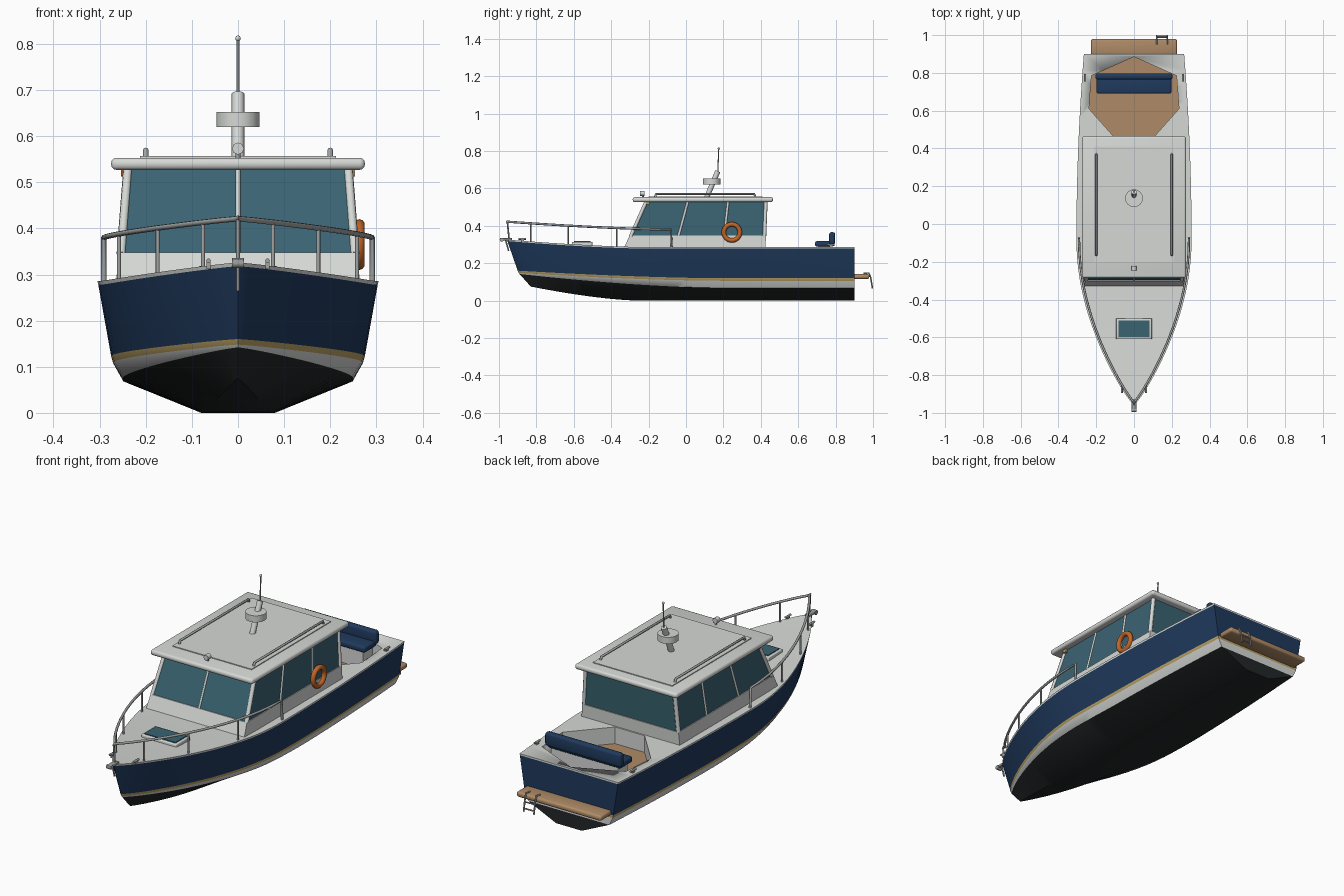
import bpy, bmesh, math
from mathutils import Vector

if "Cube" in bpy.data.objects:
    bpy.data.objects.remove(bpy.data.objects["Cube"])


def material(name, *rgb):
    m = bpy.data.materials.new(name)
    m.use_nodes = True
    m.diffuse_color = (*rgb, 1)
    m.node_tree.nodes["Principled BSDF"].inputs["Base Color"].default_value = (*rgb, 1)
    return m


navy = material("navy paint", .014, .042, .11)
white = material("off white", .67, .69, .67)
wood = material("teak", .43, .26, .135)
glass = material("tinted glass", .042, .125, .165)
gold = material("gold stripe", .50, .36, .13)
dark = material("bottom paint", .016, .019, .02)
orange = material("orange", .55, .13, .02)
steel = material("steel", .36, .37, .37)


def finish(ob, angle=35):
    bpy.ops.object.select_all(action='DESELECT')
    ob.select_set(True)
    bpy.context.view_layer.objects.active = ob
    bpy.ops.object.shade_smooth_by_angle(angle=math.radians(angle))
    return ob


def from_bmesh(name, bm, *mats):
    bmesh.ops.recalc_face_normals(bm, faces=bm.faces)
    me = bpy.data.meshes.new(name)
    bm.to_mesh(me)
    bm.free()
    ob = bpy.data.objects.new(name, me)
    bpy.context.collection.objects.link(ob)
    for m in mats:
        me.materials.append(m)
    return finish(ob)


def box(name, x, y, z, mat, bevel=0, segments=3):
    """Box given by its (low, high) range on each axis."""
    bm = bmesh.new()
    bmesh.ops.create_cube(bm, size=1)
    for v in bm.verts:
        v.co = [r[0] if c < 0 else r[1] for c, r in zip(v.co, (x, y, z))]
    if bevel:
        bmesh.ops.bevel(bm, geom=bm.edges[:], offset=bevel, segments=segments,
                        profile=.5, affect='EDGES')
    return from_bmesh(name, bm, mat)


def tube(name, points, radius, mat, resolution=2):
    cu = bpy.data.curves.new(name, 'CURVE')
    cu.dimensions = '3D'
    cu.bevel_depth, cu.bevel_resolution, cu.use_fill_caps = radius, resolution, True
    sp = cu.splines.new('POLY')
    sp.points.add(len(points) - 1)
    for p, co in zip(sp.points, points):
        p.co = (*co, 1)
    ob = bpy.data.objects.new(name, cu)
    bpy.context.collection.objects.link(ob)
    cu.materials.append(mat)
    finish_select = bpy.ops.object.select_all(action='DESELECT')
    ob.select_set(True)
    bpy.context.view_layer.objects.active = ob
    bpy.ops.object.convert(target='MESH')
    return finish(bpy.context.view_layer.objects.active, 50)


def ball(name, co, radius, mat):
    bm = bmesh.new()
    bmesh.ops.create_uvsphere(bm, u_segments=12, v_segments=8, radius=radius)
    bmesh.ops.translate(bm, verts=bm.verts, vec=co)
    return from_bmesh(name, bm, mat)


# Hull lines from keel to sheer: bow y, half width, height aft, rise at bow, fade length, fade power
LINES = [(-.83, .08, 0, .075, .33, 1.5), (-.89, .25, .068, .074, .6, 1.6),
         (-.895, .271, .106, .042, .6, 1.6), (-.90, .275, .12, .04, .6, 1.6),
         (-.955, .303, .278, .04, .4, 1.5), (-.957, .305, .286, .04, .4, 1.5)]
STERN = .9


def hull_point(line, t):
    bow, half, z, rise, fade, power = line
    if t < .47:
        f = math.sin(math.pi / 2 * t / .47) ** .82
    else:
        f = 1 - .13 * ((t - .47) / .53) ** 2
    return Vector((half * f, bow + (STERN - bow) * t,
                   z + rise * max(0, 1 - t / fade) ** power))


bm = bmesh.new()
rings = []
for i in range(33):
    side = [hull_point(line, (i / 32) ** 1.5) for line in LINES]
    pts = side + [Vector((-p.x, p.y, p.z)) for p in reversed(side)]
    rings.append([bm.verts.new(p) for p in pts])
n = len(LINES)
bands = [0, 1, 2, 3, 4]
band_order = bands + [4] + bands[::-1] + [0]
for a, b in zip(rings, rings[1:]):
    for k in range(2 * n):
        j = (k + 1) % (2 * n)
        bm.faces.new((a[k], a[j], b[j], b[k])).material_index = band_order[k]
last = rings[-1]
for k in range(n - 1):
    bm.faces.new((last[k], last[k + 1], last[-2 - k], last[-1 - k])).material_index = k
bmesh.ops.remove_doubles(bm, verts=bm.verts, dist=.0004)
hull_mats = (dark, white, gold, navy, white, wood)
hull = from_bmesh("hull", bm, *hull_mats)

# Cockpit well, cut into the deck with a teak floor
half_plan = [(0, .885), (.225, .785), (.238, .61), (.08, .432)]
plan = half_plan + [(-x, y) for x, y in reversed(half_plan[1:])]
bm = bmesh.new()
low, high = [[bm.verts.new((x, y, z)) for x, y in plan] for z in (.205, .4)]
bm.faces.new(low).material_index = 5
bm.faces.new(high).material_index = 4
for k in range(len(plan)):
    j = (k + 1) % len(plan)
    bm.faces.new((low[k], low[j], high[j], high[k])).material_index = 4
cutter = from_bmesh("cockpit_cutter", bm, *hull_mats)
cutter.hide_render = True
mod = hull.modifiers.new("cockpit", 'BOOLEAN')
mod.operation, mod.solver, mod.object = 'DIFFERENCE', 'EXACT', cutter
finish(hull)
bpy.ops.object.modifier_apply(modifier=mod.name)
bpy.data.objects.remove(cutter)


# Cabin: tapered lower walls, glass band and window posts
def cabin_frame(z):
    s = (z - .285) / .245
    return .264 - .019 * s, -.33 + .11 * s, .425 + .01 * s


def cabin_block(name, z0, z1, inset, mat):
    bm = bmesh.new()
    bmesh.ops.create_cube(bm, size=1)
    for v in bm.verts:
        z = z0 if v.co.z < 0 else z1
        w, front, back = cabin_frame(z)
        v.co = (math.copysign(w - inset, v.co.x),
                front + inset if v.co.y < 0 else back - inset, z)
    return from_bmesh(name, bm, mat)


cabin_block("cabin_walls", .27, .348, 0, white)
cabin_block("cabin_windows", .348, .53, .004, glass)
wl, fl, bl = cabin_frame(.345)
wh, fh, bh = cabin_frame(.53)
tube("windshield_post", [(0, fl + .004, .345), (0, fh + .004, .53)], .005, white)
for s, side in ((-1, "right"), (1, "left")):
    for label, y0, y1, r in (("front", fl + .008, fh + .008, .010),
                             ("forward", -.04, .01, .007), ("middle", .205, .225, .007),
                             ("rear", bl - .008, bh - .008, .010)):
        tube(f"{side}_{label}_post", [(s * (wl - .006), y0, .345), (s * (wh - .006), y1, .53)],
             r, white)

# Roof with raised panel, grab rails and spotlight
box("roof", (-.275, .275), (-.285, .465), (.527, .553), white, .011)
box("roof_panel", (-.213, .213), (-.2, .41), (.55, .557), white)
for s, side in ((-1, "right"), (1, "left")):
    tube(f"{side}_grab_rail", [(s * .2, -.165, .555), (s * .2, -.16, .57),
                               (s * .2, .365, .57), (s * .2, .37, .555)], .006, steel)
    box(f"{side}_running_light", (s * .248 - .006, s * .248 + .006), (-.215, -.195),
        (.513, .528), orange if s < 0 else gold)
tube("spotlight_stand", [(0, -.23, .55), (0, -.23, .57)], .005, steel)
tube("spotlight", [(0, -.247, .573), (0, -.222, .573)], .013, white)

# Mast, radar and aerial
tube("mast", [(0, .11, .55), (0, .17, .692)], .014, white)
tube("radar_dome", [(0, .137, .62), (0, .137, .652)], .047, white, 6)
tube("aerial", [(0, .17, .685), (0, .175, .812)], .003, steel)
ball("aerial_tip", (0, .175, .812), .006, white)

# Life ring on the left cabin side
bpy.ops.mesh.primitive_torus_add(major_radius=.043, minor_radius=.012, major_segments=32,
                                 minor_segments=10, location=(.263, .245, .365),
                                 rotation=(0, math.pi / 2, 0))
ring = bpy.context.object
ring.name = "life_ring"
ring.data.materials.append(orange)
finish(ring, 60)

# Bow rail and stanchions following the sheer
def rail_point(t):
    p = hull_point(LINES[-1], t)
    return Vector((max(0, p.x - .014), p.y, .38 + .042 * (1 - t / .472) ** 1.5))


half_rail = [rail_point(.472 * (i / 16) ** 1.4) for i in range(17)]
end = half_rail[-1]
half_rail.append(Vector((end.x, end.y + .004, .284)))
flip = Vector((-1, 1, 1))
tube("bow_rail", [p * flip for p in reversed(half_rail[1:])] + half_rail, .006, steel)
for t in (.068, .176, .316):
    top = rail_point(t)
    foot = Vector((top.x, top.y, hull_point(LINES[-1], t).z - .005))
    for s, side in ((flip, "right"), (Vector((1, 1, 1)), "left")):
        tube(f"{side}_stanchion", [foot * s, top * s], .0045, steel)
tube("bow_stanchion", [(0, -.945, .32), (0, -.955, .42)], .0045, steel)

# Bow roller and anchor
box("bow_roller", (-.012, .012), (-.995, -.93), (.322, .334), steel, .003)
tube("anchor_roller", [(-.013, -.985, .325), (.013, -.985, .325)], .011, steel)
tube("anchor_shank", [(0, -.965, .325), (0, -.948, .265)], .004, steel)

# Foredeck hatch
box("hatch_frame", (-.095, .095), (-.61, -.5), (.285, .314), white, .004)
box("hatch_glass", (-.083, .083), (-.599, -.511), (.31, .318), glass)

# Mooring cleats
for s, side in ((-1, "right"), (1, "left")):
    for label, x, y, z in (("bow", .064, -.875, .318), ("stern", .258, .775, .286)):
        tube(f"{side}_{label}_cleat", [(s * x, y - .02, z + .012), (s * x, y + .02, z + .012)],
             .005, steel)
        box(f"{side}_{label}_cleat_foot", (s * x - .004, s * x + .004), (y - .008, y + .008),
            (z - .006, z + .012), steel)

# Cockpit bench
box("bench_base", (-.18, .18), (.705, .78), (.2, .292), white)
box("bench_seat", (-.198, .198), (.69, .785), (.288, .318), navy, .01)
box("bench_back", (-.205, .205), (.765, .797), (.3, .366), navy, .012)

# Swim platform and boarding ladder
box("swim_platform", (-.228, .228), (.895, .98), (.116, .142), wood, .01)
for x in (.12, .175):
    tube("ladder_rail", [(x, .95, .145), (x, .978, .148), (x, .987, .125), (x, .997, .065)],
         .004, steel)
for y, z in ((.989, .11), (.994, .08)):
    tube("ladder_rung", [(.12, y, z), (.175, y, z)], .0035, steel)
